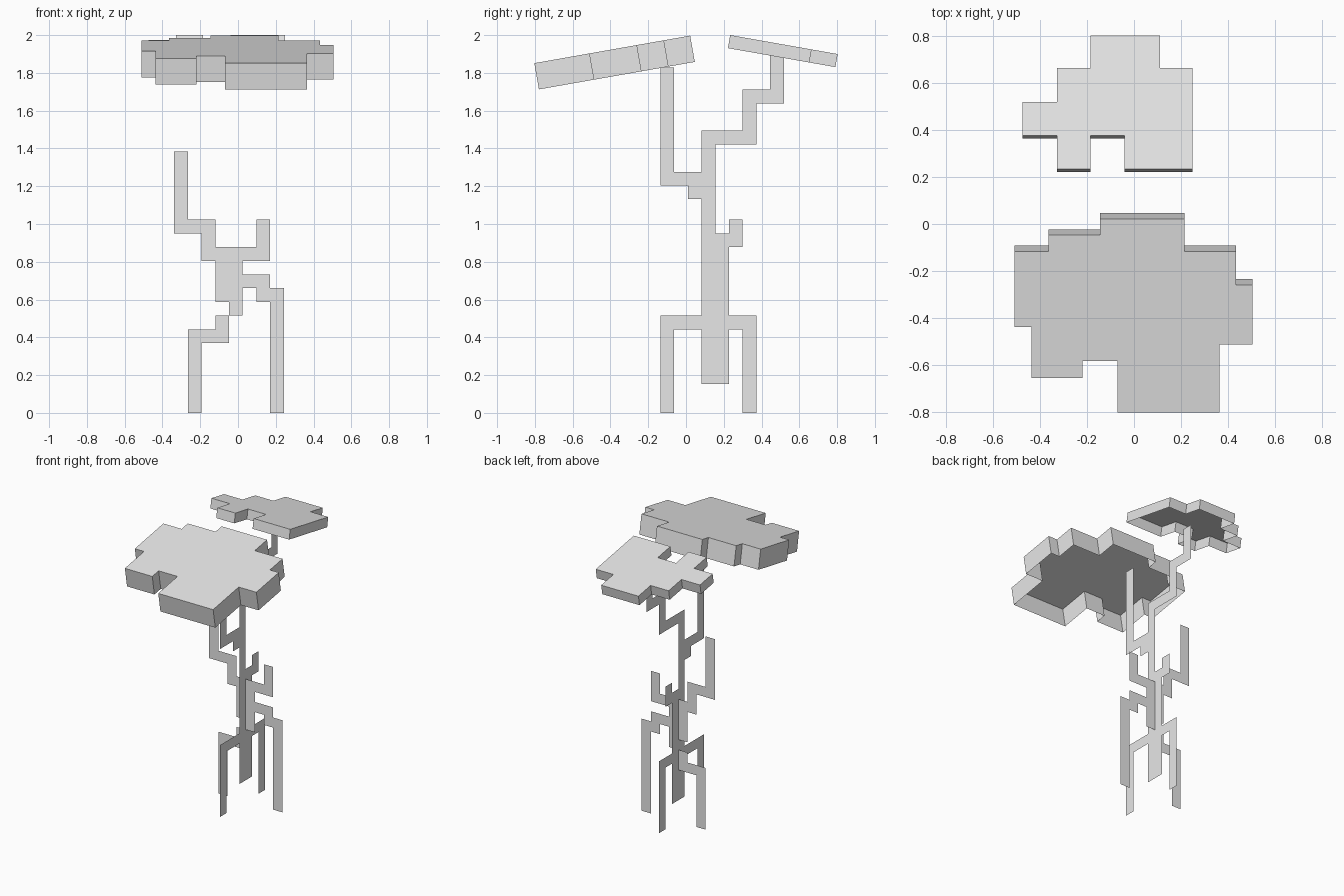
import bpy
import bmesh
import math
from mathutils import Vector

default_cube = bpy.data.objects.get("Cube")
if default_cube:
    bpy.data.objects.remove(default_cube, do_unlink=True)

# One plain material for the whole tree
grey = bpy.data.materials.new("pale_grey")
grey.use_nodes = True
colour = (0.8, 0.8, 0.8, 1)
grey.diffuse_color = colour
grey.node_tree.nodes["Principled BSDF"].inputs["Base Color"].default_value = colour

CELL = 0.0725                              # width of one branch
AXIS = Vector((-0.0475, 0.155, 0.0075))    # line where the two sheets cross
ACROSS = Vector((1, 0, 0))
ALONG = Vector((0, 1, 0))
UP = Vector((0, 0, 1))


def add_object(name, bm):
    bmesh.ops.remove_doubles(bm, verts=bm.verts, dist=0.001)
    mesh = bpy.data.meshes.new(name)
    bm.to_mesh(mesh)
    bm.free()
    mesh.materials.append(grey)
    obj = bpy.data.objects.new(name, mesh)
    bpy.context.collection.objects.link(obj)
    return obj


def flat_sheet(name, direction, rectangles):
    """Paper-thin stepped part made of (left, low, right, high) cells."""
    bm = bmesh.new()
    for left, low, right, high in rectangles:
        corners = []
        for u, v in ((left, low), (right, low), (right, high), (left, high)):
            point = AXIS + (direction * u + UP * v) * CELL
            point.z = 0 if v == 0 else point.z
            corners.append(bm.verts.new(point))
        bm.faces.new(corners)
    return add_object(name, bm)


def canopy(name, xs, ys, pivot_y, pivot_z, tilt, depth):
    """Tilted stepped shell, open underneath; xs and ys alternate clockwise."""
    slope = math.tan(tilt)
    drop = Vector((0, math.sin(tilt), -math.cos(tilt))) * depth
    outline = []
    for i, y in enumerate(ys):
        z = pivot_z + (y - pivot_y) * slope
        for x in (xs[i], xs[(i + 1) % len(xs)]):
            outline.append(Vector((x, y, z)))
    outline.reverse()
    bm = bmesh.new()
    top = [bm.verts.new(p) for p in outline]
    rim = [bm.verts.new(p + drop) for p in outline]
    bm.faces.new(top)
    for i in range(len(top)):
        j = (i + 1) % len(top)
        bm.faces.new((rim[i], rim[j], top[j], top[i]))
    return add_object(name, bm)


# Sheet across the tree
flat_sheet("cross_trunk", ACROSS, [(-1, 8, 1, 12), (0, 7, 1, 8)])
flat_sheet("right_branch", ACROSS,
           [(-2, 11, -1, 13), (-3, 13, -1, 14), (-4, 13, -3, 19)])
flat_sheet("left_twig", ACROSS, [(1, 11, 3, 12), (2, 12, 3, 14)])
flat_sheet("left_root", ACROSS,
           [(1, 9, 3, 10), (2, 8, 4, 9), (3, 0, 4, 8)])
flat_sheet("right_root", ACROSS,
           [(-1, 5, 0, 7), (-3, 5, -1, 6), (-3, 0, -2, 5)])

# Sheet from front to back
flat_sheet("main_trunk", ALONG, [(-1, 2, 1, 13), (-1, 13, 0, 20.5)])
flat_sheet("front_branch", ALONG,
           [(-2, 15.5, -1, 16.5), (-4, 16.5, -1, 17.5), (-4, 17.5, -3, 25.1)])
flat_sheet("back_branch", ALONG,
           [(0, 19.5, 3, 20.5), (2, 20.5, 3, 23.5),
            (3, 22.5, 5, 23.5), (4, 23.5, 5, 26)])
flat_sheet("back_twig", ALONG, [(1, 12, 2, 14)])
flat_sheet("front_root", ALONG, [(-4, 6, -1, 7), (-4, 0, -3, 6)])
flat_sheet("back_root", ALONG, [(1, 6, 3, 7), (2, 0, 3, 6)])

# Leaf canopies
canopy("front_canopy",
       [-.145, .215, .435, .505, .365, -.07, -.22, -.437, -.51, -.365],
       [.022, -.117, -.26, -.513, -.803, -.585, -.657, -.44, -.117, -.047],
       pivot_y=0.022, pivot_z=1.997, tilt=math.radians(10), depth=0.141)
canopy("back_canopy",
       [-.185, .11, .25, -.04, -.185, -.328, -.475, -.328],
       [.803, .665, .234, .377, .234, .377, .52, .665],
       pivot_y=0.234, pivot_z=2.0, tilt=math.radians(-10), depth=0.07)
